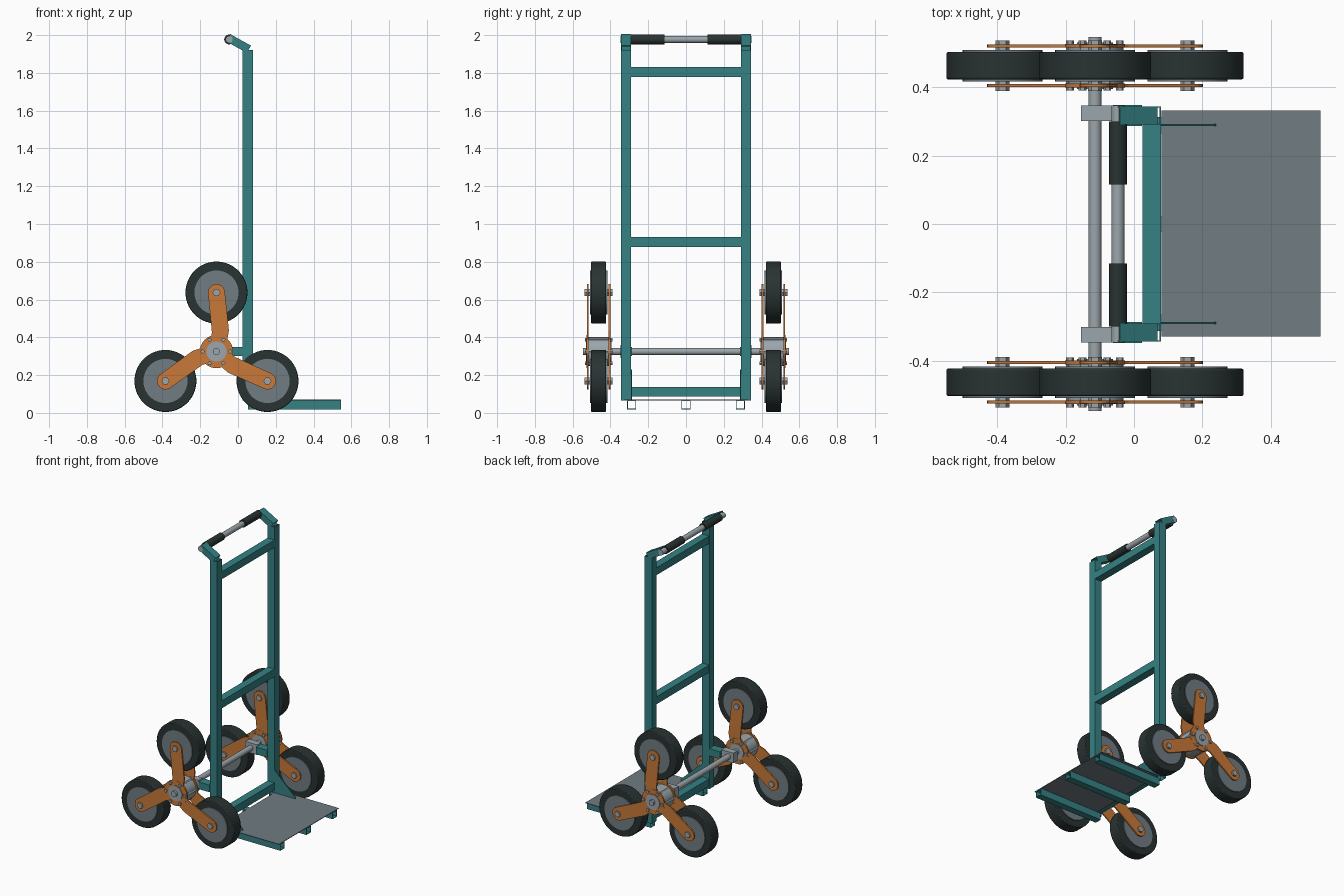
import bpy, bmesh
from math import pi, sin, cos, radians
from mathutils import Vector

cube = bpy.data.objects.get("Cube")
if cube:
    bpy.data.objects.remove(cube, do_unlink=True)


def material(name, rgb):
    m = bpy.data.materials.new(name)
    m.use_nodes = True
    m.diffuse_color = (*rgb, 1)
    bsdf = m.node_tree.nodes["Principled BSDF"]
    bsdf.inputs["Base Color"].default_value = (*rgb, 1)
    bsdf.inputs["Roughness"].default_value = 0.6
    return m


TEAL = material("teal paint", (0.035, 0.22, 0.23))
ORANGE = material("orange paint", (0.58, 0.19, 0.04))
RUBBER = material("black rubber", (0.022, 0.032, 0.032))
STEEL = material("grey steel", (0.16, 0.20, 0.225))
BRIGHT = material("bright steel", (0.33, 0.38, 0.41))


def finish(name, bm, mat, smooth=False):
    bmesh.ops.recalc_face_normals(bm, faces=bm.faces)
    mesh = bpy.data.meshes.new(name)
    bm.to_mesh(mesh)
    bm.free()
    mesh.materials.append(mat)
    ob = bpy.data.objects.new(name, mesh)
    bpy.context.collection.objects.link(ob)
    if smooth:
        bpy.ops.object.select_all(action="DESELECT")
        ob.select_set(True)
        bpy.context.view_layer.objects.active = ob
        bpy.ops.object.shade_smooth_by_angle(angle=radians(35))
    return ob


def prism(name, outline, y0, y1, mat, smooth=False):
    """Extrude an (x, z) outline along y."""
    bm = bmesh.new()
    face = bm.faces.new([bm.verts.new((x, y0, z)) for x, z in outline])
    new = bmesh.ops.extrude_face_region(bm, geom=[face])["geom"]
    bmesh.ops.translate(bm, vec=(0, y1 - y0, 0),
                        verts=[v for v in new if isinstance(v, bmesh.types.BMVert)])
    return finish(name, bm, mat, smooth)


def disc(name, x, z, y0, y1, r, mat, sides=40):
    ring = [(x + r * cos(2 * pi * i / sides), z + r * sin(2 * pi * i / sides))
            for i in range(sides)]
    return prism(name, ring, y0, y1, mat, sides > 8)


def box(name, x0, x1, y0, y1, z0, z1, mat):
    return prism(name, [(x0, z0), (x1, z0), (x1, z1), (x0, z1)], y0, y1, mat)


def tube(name, a, b, side, width, depth, wall=0.004):
    """Hollow rectangular tube from a to b, open at both ends."""
    a, b, side = Vector(a), Vector(b), Vector(side)
    up = (b - a).cross(side).normalized()
    bm = bmesh.new()
    rings = []
    for end in (a, b):
        for inset in (0, wall):
            w, d = width / 2 - inset, depth / 2 - inset
            rings.append([bm.verts.new(end + side * w * s + up * d * t)
                          for s, t in ((-1, -1), (1, -1), (1, 1), (-1, 1))])
    outer_a, inner_a, outer_b, inner_b = rings
    for p, q in ((outer_a, outer_b), (inner_a, inner_b),
                 (outer_a, inner_a), (outer_b, inner_b)):
        for i in range(4):
            j = (i + 1) % 4
            bm.faces.new((p[i], p[j], q[j], q[i]))
    return finish(name, bm, TEAL)


# Frame rails, handle arms, axle brackets and gussets
X, Y = (1, 0, 0), (0, 1, 0)
for label, s in (("left", 1), ("right", -1)):
    y = s * 0.317
    tube(f"{label}_upright", (0.051, y, 0.066), (0.051, y, 1.92), X, 0.056, 0.054)
    tube(f"{label}_handle_arm", (0.058, y, 1.925), (-0.052, y, 1.986), Y, 0.054, 0.044)
    tube(f"{label}_axle_bracket", (-0.062, y, 0.325), (0.023, y, 0.325), Y, 0.06, 0.05)
    box(f"{label}_bearing_block", -0.155, -0.062, s * 0.301, s * 0.346,
        0.29, 0.36, BRIGHT)
    prism(f"{label}_gusset", [(0.079, 0.07), (0.24, 0.07), (0.24, 0.08), (0.079, 0.23)],
          s * 0.287, s * 0.292, TEAL)

for label, z in (("lower", 0.112), ("middle", 0.905), ("upper", 1.805)):
    tube(f"{label}_crossbar", (0.052, -0.29, z), (0.052, 0.29, z), X, 0.054, 0.052)

# Load platform on three open tubes
for label, y in (("right", -0.288), ("centre", 0), ("left", 0.288)):
    tube(f"{label}_platform_tube", (0.053, y, 0.042), (0.545, y, 0.042), Y, 0.048, 0.048)
box("platform_plate", 0.08, 0.545, -0.328, 0.332, 0.066, 0.07, STEEL)

# Handle bar with two grips
HX, HZ = -0.047, 1.977
disc("handle_bar", HX, HZ, -0.346, 0.346, 0.019, BRIGHT, 24)
for label, s in (("left", 1), ("right", -1)):
    disc(f"{label}_grip", HX, HZ, s * 0.115, s * 0.30, 0.026, RUBBER, 24)

# Main axle
AX, AZ = -0.114, 0.325
disc("main_axle", AX, AZ, -0.546, 0.546, 0.019, BRIGHT, 24)


def arm_outline(angle):
    """Dog-leg arm with a rounded outer end."""
    w, reach = 0.045, 0.312
    pts = [(0, -w), (0.1, 0.021 - w)]
    pts += [(reach + w * cos(t), w * sin(t))
            for t in (-pi / 2 + pi * i / 12 for i in range(13))]
    pts += [(0.11, 0.021 + w), (0, w)]
    c, s = cos(angle), sin(angle)
    return [(AX + u * c + v * s, AZ + u * s - v * c) for u, v in pts]


# Three-wheel climbing clusters
MID = 0.4625
for label, side in (("left", 1), ("right", -1)):
    cy = side * MID
    disc(f"{label}_hub_drum", AX, AZ, cy - 0.053, cy + 0.053, 0.078, BRIGHT)
    disc(f"{label}_hub_flange", AX, AZ, cy - 0.068, cy + 0.068, 0.053, BRIGHT)
    for k in range(6):
        a = k * pi / 3
        disc(f"{label}_hub_bolt_{k + 1}", AX + 0.073 * cos(a), AZ + 0.073 * sin(a),
             cy - 0.073, cy + 0.073, 0.011, BRIGHT, 6)
    for face, o in (("outer", side), ("inner", -side)):
        py = cy + o * 0.058
        disc(f"{label}_{face}_spider_centre", AX, AZ, py - 0.0055, py + 0.0055,
             0.088, ORANGE)
        for k in range(3):
            prism(f"{label}_{face}_spider_arm_{k + 1}",
                  arm_outline(pi / 2 + k * 2 * pi / 3), py - 0.0045, py + 0.0045, ORANGE)
    for k in range(3):
        a = pi / 2 + k * 2 * pi / 3
        wx, wz = AX + 0.312 * cos(a), AZ + 0.312 * sin(a)
        tyre = disc(f"{label}_tyre_{k + 1}", wx, wz, cy - 0.04, cy + 0.04,
                    0.164, RUBBER, 56)
        bevel = tyre.modifiers.new("soft_edge", "BEVEL")
        bevel.width, bevel.segments = 0.005, 2
        bevel.limit_method, bevel.angle_limit = "ANGLE", radians(40)
        disc(f"{label}_rim_{k + 1}", wx, wz, cy - 0.046, cy + 0.046, 0.117, STEEL)
        disc(f"{label}_wheel_bolt_{k + 1}", wx, wz, cy - 0.074, cy + 0.074,
             0.021, BRIGHT, 6)
